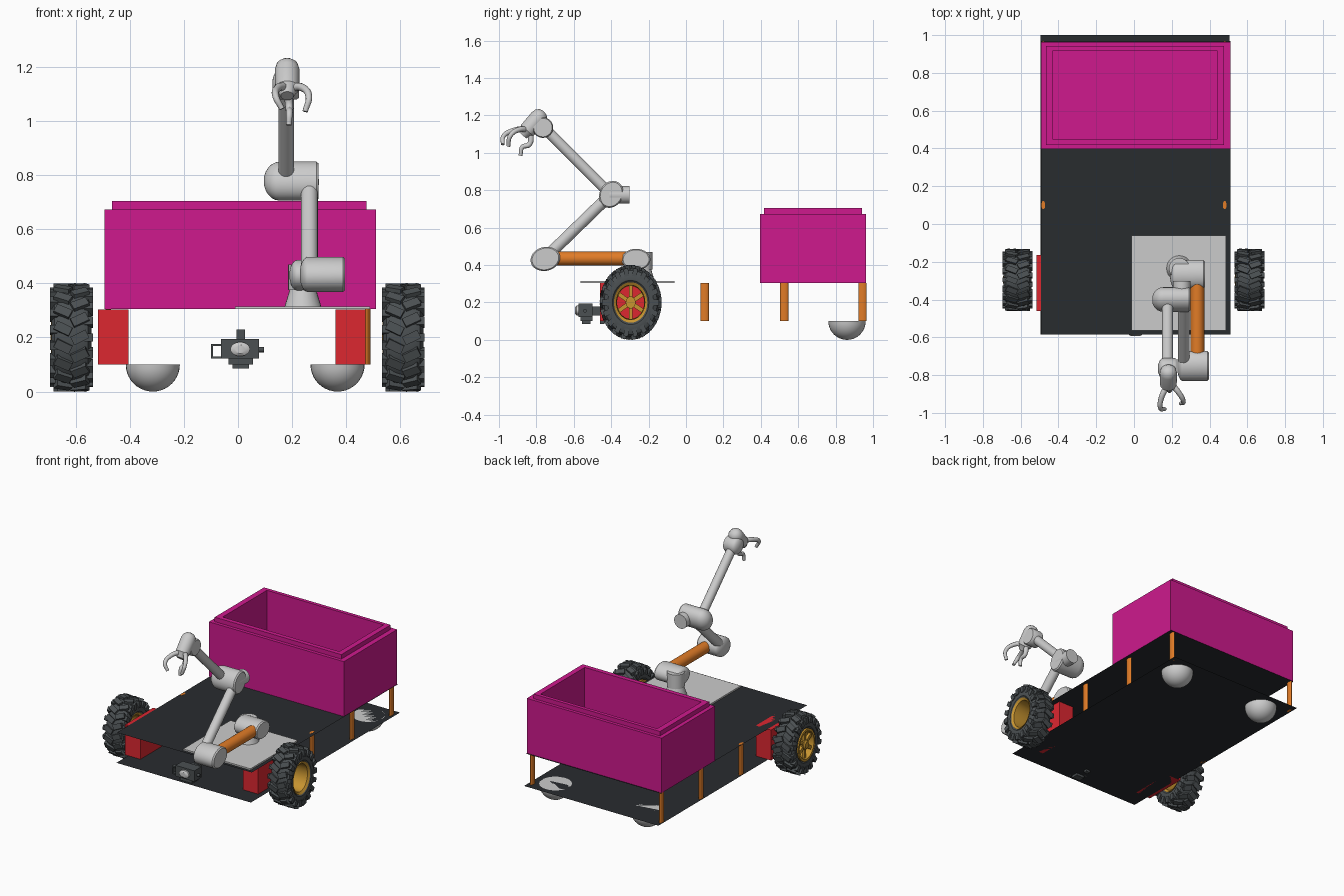
import bpy, bmesh, math
from mathutils import Vector, Matrix

if "Cube" in bpy.data.objects:
    bpy.data.objects.remove(bpy.data.objects["Cube"])


def mat(name, r, g, b):
    m = bpy.data.materials.new(name)
    m.diffuse_color = (r, g, b, 1)
    m.use_nodes = True
    m.node_tree.nodes["Principled BSDF"].inputs["Base Color"].default_value = m.diffuse_color
    return m


MAGENTA = mat("magenta", .62, .01, .27)
ORANGE = mat("orange", .75, .2, .02)
RED = mat("red", .72, .02, .03)
BLACK = mat("black", .022, .025, .028)
RUBBER = mat("rubber", .07, .08, .085)
GOLD = mat("gold", .58, .3, .03)


def finish(name, bm, m=None, angle=35):
    bmesh.ops.recalc_face_normals(bm, faces=bm.faces)
    me = bpy.data.meshes.new(name)
    bm.to_mesh(me)
    bm.free()
    ob = bpy.data.objects.new(name, me)
    bpy.context.collection.objects.link(ob)
    if m:
        me.materials.append(m)
    bpy.ops.object.select_all(action='DESELECT')
    ob.select_set(True)
    bpy.context.view_layer.objects.active = ob
    bpy.ops.object.shade_smooth_by_angle(angle=math.radians(angle))
    return ob


def loft(bm, rings, caps=True, closed=False):
    rows = [[bm.verts.new(p) for p in r] for r in rings]
    n = len(rows[0])
    pairs = list(zip(rows, rows[1:])) + ([(rows[-1], rows[0])] if closed else [])
    for a, b in pairs:
        for i in range(n):
            bm.faces.new((a[i], a[(i + 1) % n], b[(i + 1) % n], b[i]))
    if caps:
        bm.faces.new(rows[0])
        bm.faces.new(rows[-1])


def rect(x0, x1, y0, y1, z):
    return [(x0, y0, z), (x1, y0, z), (x1, y1, z), (x0, y1, z)]


def box(name, x0, x1, y0, y1, z0, z1, m=None):
    bm = bmesh.new()
    loft(bm, [rect(x0, x1, y0, y1, z0), rect(x0, x1, y0, y1, z1)])
    return finish(name, bm, m)


def plate(name, x0, x1, y0, y1, z, m):
    bm = bmesh.new()
    bm.faces.new([bm.verts.new(p) for p in rect(x0, x1, y0, y1, z)])
    return finish(name, bm, m)


def turned(bm, profile, mtx, n=32, **kw):
    """Rings from (height, radius) pairs around local z."""
    loft(bm, [[mtx @ Vector((r * math.cos(math.tau * i / n), r * math.sin(math.tau * i / n), h))
               for i in range(n)] for h, r in profile], **kw)


def tube(name, a, b, r, m=None, n=24, r2=None):
    a, b = Vector(a), Vector(b)
    mtx = Matrix.Translation(a) @ (b - a).to_track_quat('Z', 'Y').to_matrix().to_4x4()
    bm = bmesh.new()
    turned(bm, [(0, r), ((b - a).length, r if r2 is None else r2)], mtx, n)
    return finish(name, bm, m)


def joint(name, x0, x1, y, z, ry, rz, tilt=0, dome=.03):
    """Oval drum along x with domed ends."""
    mtx = (Matrix.Translation((0, y, z)) @ Matrix.Rotation(tilt, 4, 'X')
           @ Matrix.Diagonal((1, ry, rz, 1)) @ Matrix.Rotation(math.pi / 2, 4, 'Y'))
    arc = [(math.sin(k * math.pi / 12), math.cos(k * math.pi / 12)) for k in range(6)]
    prof = [(x0 + dome * (1 - s), c) for s, c in reversed(arc)] + [(x1 - .008, 1), (x1, .9)]
    bm = bmesh.new()
    turned(bm, prof, mtx)
    return finish(name, bm)


# Chassis decks and arm mounting plate
plate("lower_deck", -.495, .505, -.585, 1.0, .1, BLACK)
plate("upper_deck", -.492, .512, -.585, .97, .304, BLACK)
box("arm_plate", -.012, .488, -.565, -.062, .305, .315)

# Cargo bin with raised lip and open cavity
bm = bmesh.new()
lip = (-.466, .476, .418, .942)
cav = (-.428, .44, .448, .918)
loft(bm, [rect(-.493, .51, .396, .963, .305), rect(-.493, .51, .396, .963, .674),
          rect(*lip, .674), rect(*lip, .704), rect(*cav, .704), rect(*cav, .33)])
finish("cargo_bin", bm, MAGENTA)

# Deck posts
for x in (-.48, .48):
    for y in (.1, .525, .944):
        bm = bmesh.new()
        turned(bm, [(.1, 1), (.305, 1)], Matrix.Translation((x, y, 0)) @ Matrix.Diagonal((.01, .022, 1, 1)), 20)
        finish("deck_post", bm, ORANGE)

# Drive motors
box("left_motor", -.517, -.404, -.46, -.165, .1, .304, RED)
box("right_motor", .36, .472, -.46, -.165, .1, .304, RED)

# Half-ball casters
for x in (-.315, .368):
    bm = bmesh.new()
    arc = [(.1 - .1 * math.sin(k * math.pi / 20), .1 * math.cos(k * math.pi / 20)) for k in range(10)]
    turned(bm, arc + [(0, .002)], Matrix.Translation((x, .861, 0)))
    finish("caster_ball", bm)

# Oval wheels: treaded tyre, rim and spokes, the same way round on both sides
for side, x in (("left", -.616), ("right", .611)):
    base = Matrix.Translation((x, -.296, .2)) @ Matrix.Diagonal((1, .825, 1, 1))
    axle = base @ Matrix.Rotation(math.pi / 2, 4, 'Y')
    bm = bmesh.new()
    half = [(.058, .103), (.072, .118), (.074, .148), (.062, .172), (.035, .185)]
    turned(bm, [(-h, r) for h, r in half] + [(h, r) for h, r in reversed(half)], axle, 48,
           caps=False, closed=True)
    for i in range(36):
        s = 1 if i % 2 else -1
        turn = base @ Matrix.Rotation(math.tau * i / 36, 4, 'X')
        for px, pr, size, skew in ((.031, .185, (.062, .034, .028), .45), (.064, .163, (.03, .03, .042), 0)):
            m = (turn @ Matrix.Translation((s * px, 0, pr)) @ Matrix.Rotation(s * skew, 4, 'Z')
                 @ Matrix.Diagonal((*size, 1)))
            bmesh.ops.create_cube(bm, size=1, matrix=m)
    finish(side + "_tyre", bm, RUBBER)

    bm = bmesh.new()
    turned(bm, [(-.076, .108), (-.076, .092), (-.05, .088), (.06, .092), (.07, .108), (-.05, .104)],
           axle, 40, caps=False, closed=True)
    turned(bm, [(-.078, .022), (-.07, .032), (-.03, .032)], axle, 24)
    for i in range(6):
        m = (base @ Matrix.Rotation(math.tau * i / 6, 4, 'X') @ Matrix.Translation((-.055, 0, .058))
             @ Matrix.Diagonal((.018, .024, .076, 1)))
        bmesh.ops.create_cube(bm, size=1, matrix=m)
    finish(side + "_rim", bm, GOLD)

# Front camera
box("camera_body", -.062, .078, -.575, -.5, .122, .195, RUBBER)
box("camera_stem", -.02, .035, -.5, -.44, .13, .178, RUBBER)
box("camera_mount_bar", -.005, .025, -.46, -.435, .085, .23, RUBBER)
box("camera_base", -.035, .055, -.565, -.5, .1, .122, RUBBER)
box("camera_foot", -.02, .04, -.555, -.51, .085, .1, RUBBER)
tube("camera_knob", (.078, -.54, .155), (.097, -.54, .155), .01, RUBBER, 16)
for dim in ((-.1, -.062, .168, .176), (-.1, -.062, .122, .13), (-.1, -.092, .13, .168)):
    box("camera_handle", dim[0], dim[1], -.56, -.53, dim[2], dim[3], RUBBER)
bm = bmesh.new()
turned(bm, [(0, 1), (.012, 1), (.02, .6)], Matrix.Translation((.008, -.574, .157))
       @ Matrix.Rotation(math.pi / 2, 4, 'X') @ Matrix.Diagonal((.036, .026, 1, 1)))
finish("camera_lens", bm)

# Arm: base, shoulder, elbow and links
tube("arm_base", (.24, -.235, .314), (.24, -.235, .39), .068, r2=.045)
tube("arm_turret", (.24, -.235, .375), (.24, -.235, .47), .055)
joint("shoulder_joint", .19, .375, -.267, .43, .077, .057)
tube("upper_link", (.335, -.27, .435), (.335, -.75, .435), .037, ORANGE)
joint("lower_elbow", .228, .396, -.752, .433, .08, .064, .25)
tube("middle_link", (.264, -.75, .44), (.264, -.395, .785), .031)
joint("upper_elbow", .095, .298, -.4, .778, .062, .075, -.5, .06)
tube("upper_elbow_cap", (.253, -.41, .775), (.253, -.302, .775), .047)
tube("fore_link", (.178, -.4, .775), (.178, -.76, 1.135), .029)

# Wrist and palm
joint("wrist_joint", .126, .225, -.765, 1.135, .055, .055, 0, .03)
bm = bmesh.new()
wd = Vector((0, -.075, -.085))
mtx = Matrix.Translation((.182, -.79, 1.187)) @ wd.to_track_quat('Z', 'Y').to_matrix().to_4x4()
turned(bm, [(-.045, .008), (-.04, .025), (-.025, .04), (0, .046), (.09, .044), (.1, .036), (.125, .024)], mtx)
finish("wrist_head", bm)

# Gripper fingers as tapered curves
for name, pts in (
        ("right_finger", [(.19, -.84, 1.12), (.235, -.89, 1.125), (.262, -.94, 1.09), (.248, -.95, 1.035)]),
        ("left_finger", [(.18, -.85, 1.13), (.145, -.92, 1.12), (.14, -.975, 1.09), (.163, -.98, 1.045)]),
        ("lower_finger", [(.185, -.83, 1.11), (.19, -.838, 1.045), (.19, -.875, 1.03), (.188, -.885, .985)])):
    cu = bpy.data.curves.new(name, 'CURVE')
    cu.dimensions = '3D'
    cu.bevel_depth = .015
    cu.bevel_resolution = 3
    cu.use_fill_caps = True
    sp = cu.splines.new('BEZIER')
    sp.bezier_points.add(3)
    for k, (bp, p) in enumerate(zip(sp.bezier_points, pts)):
        bp.co = p
        bp.radius = 1.1 - .14 * k
        bp.handle_left_type = bp.handle_right_type = 'AUTO'
    bpy.context.collection.objects.link(bpy.data.objects.new(name, cu))
